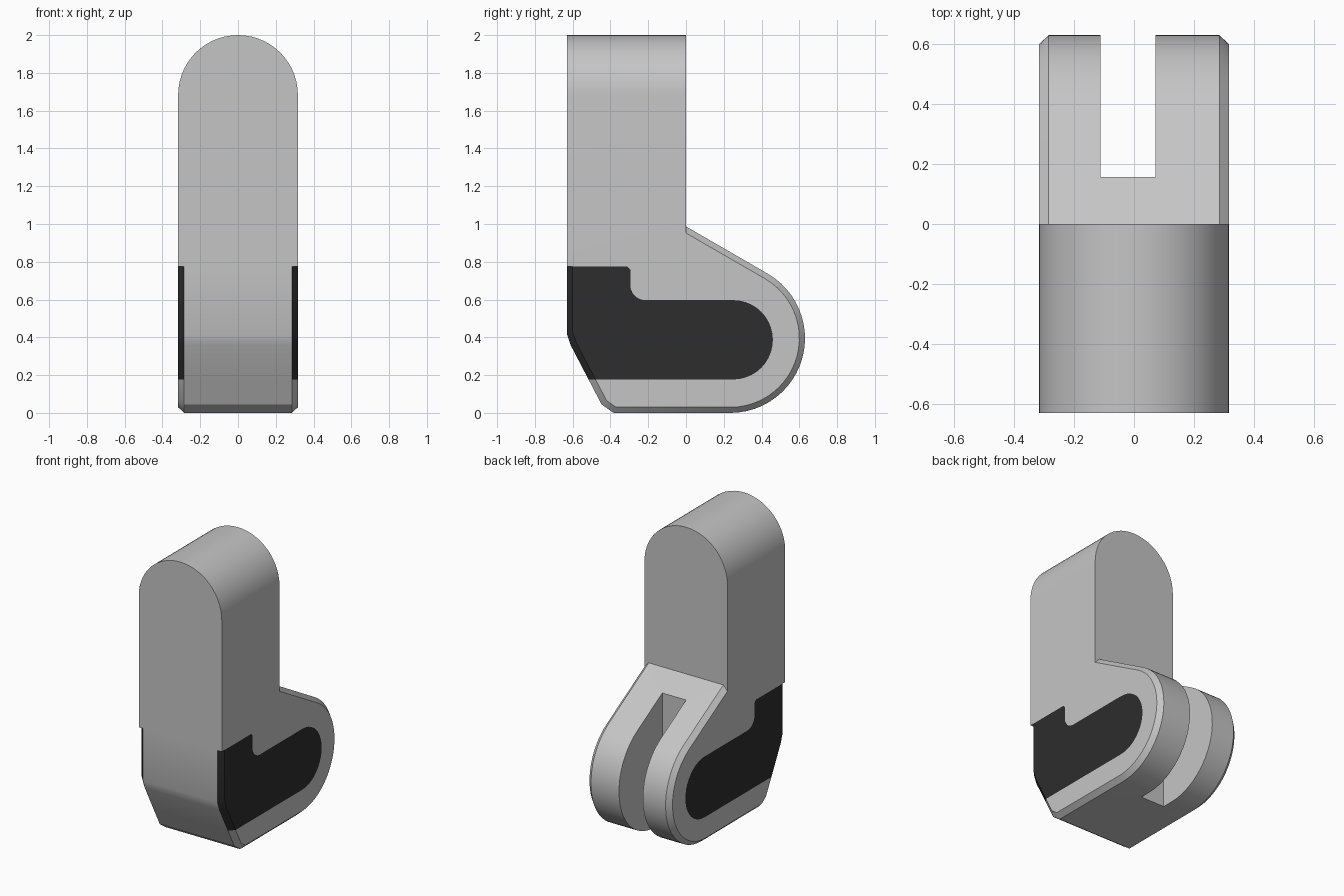
import bpy, bmesh, math

if "Cube" in bpy.data.objects:
    bpy.data.objects.remove(bpy.data.objects["Cube"])

W, XI = 0.317, 0.285          # half width, half width inside the chamfer
FRONT, BACK = -0.63, 0.0      # depth of the upper block
Z_NOTCH, Z_ARCH = 0.775, 2.0 - W
Z_DARK = 0.177                # lower edge of the dark panel


def material(name, value):
    m = bpy.data.materials.new(name)
    m.diffuse_color = (value, value, value, 1)
    m.use_nodes = True
    m.node_tree.nodes["Principled BSDF"].inputs["Base Color"].default_value = m.diffuse_color
    return m


def arc(cy, cz, r, a0, a1, n):
    return [(cy + r * math.cos(math.radians(a0 + (a1 - a0) * i / n)),
             cz + r * math.sin(math.radians(a0 + (a1 - a0) * i / n))) for i in range(n + 1)]


grey = material("light grey", 0.56)
black = material("dark charcoal", 0.026)

# Side profiles (y, z) of the foot: rim line and chamfered side line
outer = [(FRONT, Z_NOTCH), (FRONT, 0.415), (-0.61, 0.357), (-0.516, Z_DARK),
         (-0.447, 0.045), (-0.384, 0)] + arc(0.235, 0.395, 0.395, -90, 60, 24) + [(BACK, 0.987)]
inner = [(-0.60, Z_NOTCH), (-0.60, 0.43), (-0.58, 0.37), (-0.479, Z_DARK),
         (-0.42, 0.065), (-0.373, 0.032)] + arc(0.235, 0.395, 0.365, -90, 60, 24) + [(BACK, 0.952)]
P = 3  # profile index where the dark panel ends

# Border of the dark side panel, from the lower front to the upper step
panel = (arc(0.25, 0.387, 0.21, -90, 90, 20) + arc(-0.215, 0.677, 0.08, 270, 180, 6)
         + [(-0.295, 0.76), (-0.31, Z_NOTCH)])

# Arch of the upper block (x, z)
arch = arc(0, Z_ARCH, W, 0, 180, 28)

bm = bmesh.new()


def face(points, mat=0):
    f = bm.faces.new([bm.verts.new(p) for p in points])
    f.material_index = mat


# Rim of the foot
for (a, b) in zip(outer, outer[1:]):
    face([(-XI, *a), (XI, *a), (XI, *b), (-XI, *b)])

for s in (-1, 1):
    # Chamfers, dark along the front of the panel
    for i in range(len(outer) - 1):
        face([(s * XI, *outer[i]), (s * XI, *outer[i + 1]),
              (s * W, *inner[i + 1]), (s * W, *inner[i])], 1 if i < P else 0)
    # Side wall around the dark panel, then the panel itself
    wall = inner[P:] + [(BACK, Z_ARCH), (FRONT, Z_ARCH), (FRONT, Z_NOTCH), inner[0]] + panel[::-1]
    face([(s * W, *p) for p in wall])
    face([(s * W, *p) for p in inner[P::-1] + panel[::-1]], 1)
    # Small ledge where the chamfer meets the upper block
    face([(s * W, FRONT, Z_NOTCH), (s * XI, FRONT, Z_NOTCH), (s * W, -0.60, Z_NOTCH)])

# Front and back walls and the arched top
face([(x, FRONT, Z_NOTCH) for x in (-W, -XI, XI, W)] + [(x, FRONT, z) for x, z in arch])
face([(-W, BACK, 0.952), (-XI, BACK, 0.987), (XI, BACK, 0.987), (W, BACK, 0.952)]
     + [(x, BACK, z) for x, z in arch])
for (a, b) in zip(arch, arch[1:]):
    face([(a[0], FRONT, a[1]), (a[0], BACK, a[1]), (b[0], BACK, b[1]), (b[0], FRONT, b[1])])

bmesh.ops.remove_doubles(bm, verts=bm.verts, dist=0.0005)
bmesh.ops.recalc_face_normals(bm, faces=bm.faces)
mesh = bpy.data.meshes.new("leg")
bm.to_mesh(mesh)
bm.free()
mesh.materials.append(grey)
mesh.materials.append(black)
leg = bpy.data.objects.new("leg", mesh)
bpy.context.collection.objects.link(leg)

# Slot through the rounded heel
bpy.ops.mesh.primitive_cube_add(size=1, location=(-0.02, 0.157 + 0.5, 0.5))
cutter = bpy.context.object
cutter.name = "slot_cutter"
cutter.scale = (0.182, 1, 2)
cutter.hide_render = True
cutter.data.materials.append(grey)
bpy.context.view_layer.update()

bpy.ops.object.select_all(action='DESELECT')
bpy.context.view_layer.objects.active = leg
leg.select_set(True)
cut = leg.modifiers.new("slot", 'BOOLEAN')
cut.operation = 'DIFFERENCE'
cut.solver = 'EXACT'
cut.object = cutter
bpy.ops.object.modifier_apply(modifier=cut.name)
bpy.data.objects.remove(cutter)
bpy.ops.object.shade_smooth_by_angle(angle=math.radians(25))
